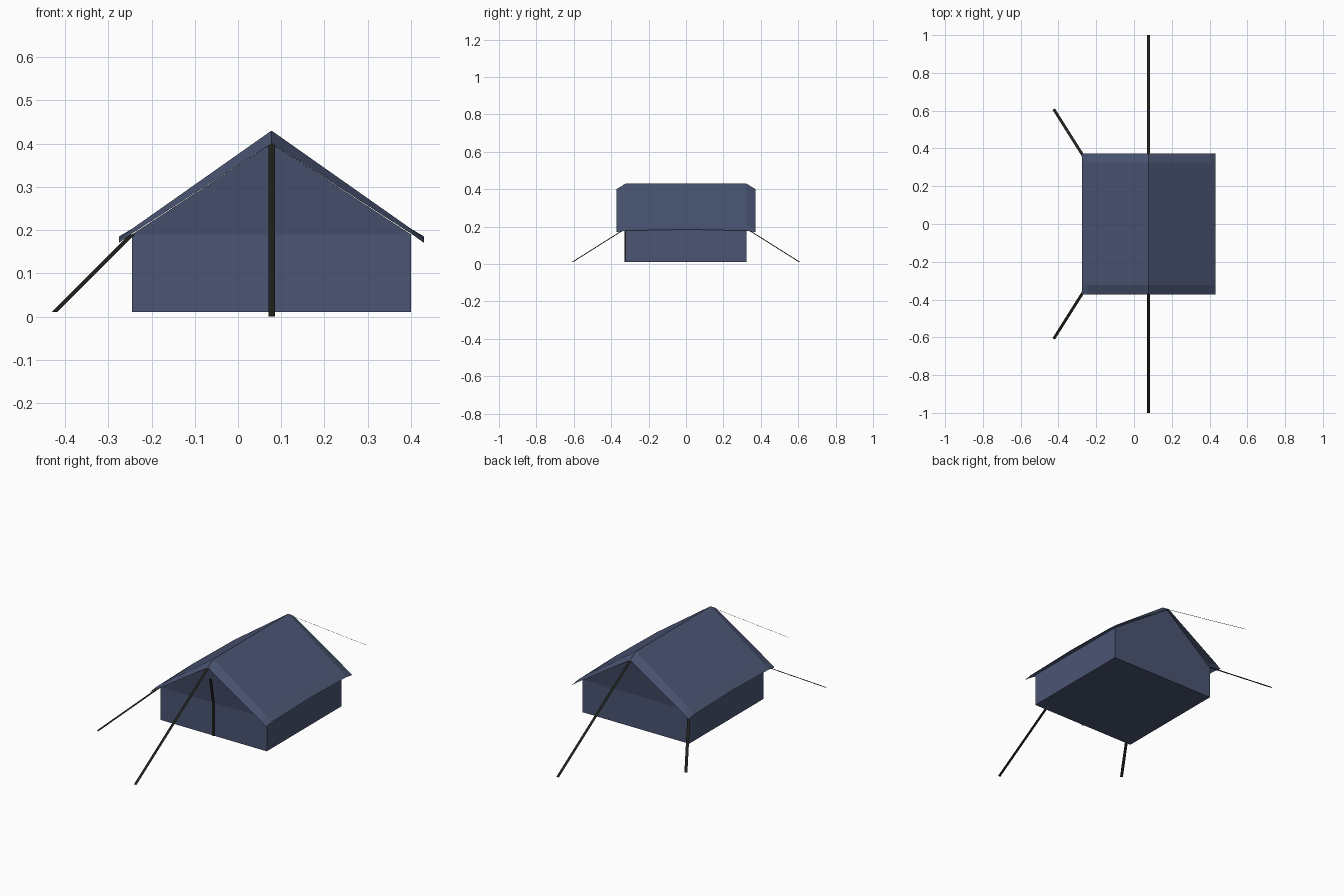
import bpy
from mathutils import Vector

if "Cube" in bpy.data.objects:
    bpy.data.objects.remove(bpy.data.objects["Cube"])

CX = 0.0775          # ridge line of the tent
HW, HL = 0.3225, 0.3225   # half width and half length of the body


def material(name, rgb):
    m = bpy.data.materials.new(name)
    m.diffuse_color = (*rgb, 1)
    m.use_nodes = True
    m.node_tree.nodes["Principled BSDF"].inputs["Base Color"].default_value = m.diffuse_color
    return m


canvas = material("blue canvas", (0.070, 0.092, 0.172))
dark = material("dark cord", (0.014, 0.014, 0.011))


def build(name, verts, faces, mat):
    me = bpy.data.meshes.new(name)
    me.from_pydata(verts, [], faces)
    me.update()
    me.materials.append(mat)
    ob = bpy.data.objects.new(name, me)
    bpy.context.collection.objects.link(ob)
    return ob


def ribbon(name, points, width):
    """Flat strap along a path, its width lying horizontally."""
    pts = [Vector(p) for p in points]
    run = pts[-1] - pts[0]
    side = Vector((run.y, -run.x, 0)).normalized() * width / 2
    verts = [v for p in pts for v in (p - side, p + side)]
    faces = [(2 * i, 2 * i + 1, 2 * i + 3, 2 * i + 2) for i in range(len(pts) - 1)]
    return build(name, verts, faces, dark)


# Tent body: side walls, floor and gables that lean out slightly to the roof edge
verts, faces = [], []
for s in (-1, 1):
    y = s * HL
    verts += [(CX - HW, y, 0.01), (CX + HW, y, 0.01), (CX + HW, y, 0.19),
              (CX, s * 0.36, 0.40), (CX - HW, y, 0.19)]
faces = [(0, 1, 2, 4), (4, 2, 3), (6, 5, 9, 7), (7, 9, 8),
         (1, 6, 7, 2), (5, 0, 4, 9), (0, 5, 6, 1)]
build("tent_body", verts, faces, canvas)

# Roof sheet: ridge, bent eaves and down-turned ends
heights = {  # z at eave, wall line, ridge for each row
    "end": (0.17, 0.192, 0.40),
    "inner": (0.178, 0.203, 0.43),
    "middle": (0.185, 0.203, 0.43),
}
rows = [(-0.372, "end"), (-0.323, "inner"), (0, "middle"), (0.323, "inner"), (0.372, "end")]
xs = [-0.353, -HW, 0, HW, 0.353]
verts = []
for y, kind in rows:
    e, w, r = heights[kind]
    verts += [(CX + x, y, z) for x, z in zip(xs, (e, w, r, w, e))]
faces = [(5 * j + i, 5 * j + i + 1, 5 * j + i + 6, 5 * j + i + 5)
         for j in range(4) for i in range(4)]
build("roof", verts, faces, canvas)

# Door seam on the front gable, following its lean
profile = [(-HL, 0.01), (-HL, 0.19), (-HL - 0.025, 0.33)]
verts = [(CX + dx, y + dy, z) for y, z in profile
         for dx, dy in ((-0.006, 0), (-0.006, -0.005), (0.006, -0.005), (0.006, 0))]
faces = [(4 * j + i, 4 * j + i + 1, 4 * j + i + 5, 4 * j + i + 4)
         for j in range(2) for i in range(3)] + [(3, 2, 1, 0), (8, 9, 10, 11)]
build("door_seam", verts, faces, dark)

# Guy ropes: one from each ridge end, two from the left corners
for s, end in ((-1, "front"), (1, "back")):
    ribbon(end + "_ridge_rope", [(CX, s * 0.365, 0.40), (CX, s * 1.0, 0.0)], 0.015)
    ribbon(end + "_corner_rope",
           [(CX - HW, s * HL, 0.19), (-0.425, s * 0.608, 0.01)], 0.015)
